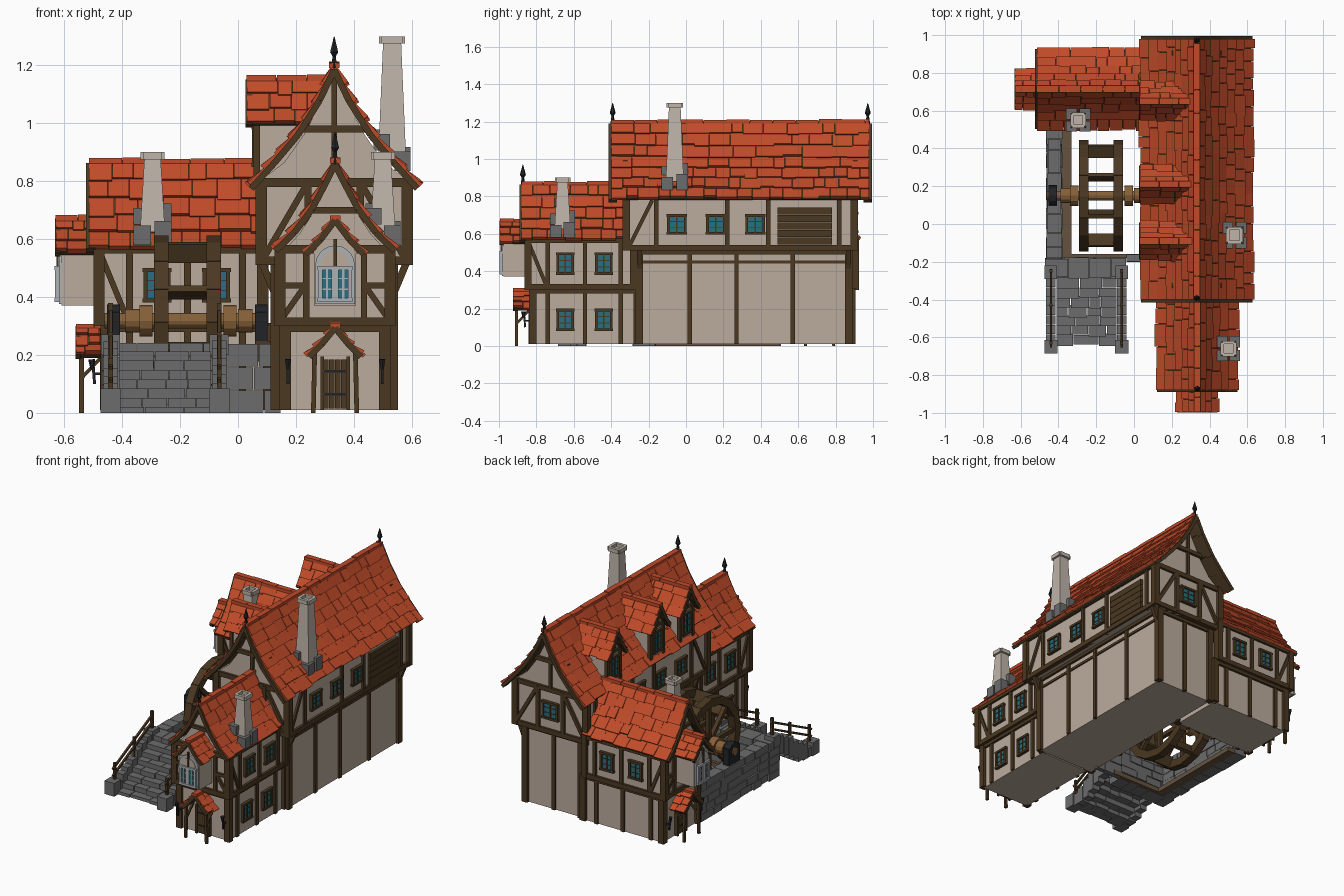
import bpy, bmesh, math, random
from mathutils import Matrix, Vector

if "Cube" in bpy.data.objects:
    bpy.data.objects.remove(bpy.data.objects["Cube"])
random.seed(4)
T = Matrix.Translation
COLORS = dict(walls=(.50, .41, .34), timber=(.07, .04, .016), tiles=(.53, .07, .022), glass=(.02, .16, .21),
              stone=(.15, .15, .15), iron=(.015, .017, .02), chimney=(.52, .46, .40), frame=(.42, .44, .46),
              axle=(.24, .12, .04), earth=(.13, .085, .05))
parts, M, PRE = {}, Matrix(), 'mill'

def part(kind):
    return parts.setdefault((PRE, kind), bmesh.new())

def box(kind, x0, x1, y0, y1, z0, z1):
    c = T(((x0+x1)/2, (y0+y1)/2, (z0+z1)/2)) @ Matrix.Diagonal((x1-x0, y1-y0, z1-z0, 1))
    bmesh.ops.create_cube(part(kind), size=1, matrix=M @ c)

def beam(kind, p, q, w, d=None):
    p, q = Vector(p), Vector(q)
    r = (q-p).to_track_quat('Z', 'Y').to_matrix().to_4x4()
    bmesh.ops.create_cube(part(kind), size=1, matrix=M @ T((p+q)/2) @ r @ Matrix.Diagonal((w, d or w, (q-p).length, 1)))

def cone(kind, p, q, r1, r2, n=12):
    p, q = Vector(p), Vector(q)
    r = (q-p).to_track_quat('Z', 'Y').to_matrix().to_4x4()
    if n == 4:
        r = r @ Matrix.Rotation(math.pi/4, 4, 'Z')
    bmesh.ops.create_cone(part(kind), cap_ends=True, segments=n, radius1=r1, radius2=r2,
                          depth=(q-p).length, matrix=M @ T((p+q)/2) @ r)

def hexa(kind, pts):
    bm = part(kind)
    v = [bm.verts.new(M @ Vector(p)) for p in pts]
    for f in ((0, 1, 2, 3), (7, 6, 5, 4), (0, 4, 5, 1), (1, 5, 6, 2), (2, 6, 7, 3), (3, 7, 4, 0)):
        bm.faces.new([v[i] for i in f])

def slab(kind, a, b, s, y0, y1, lo, hi_a, hi_b):
    # slanted roof slab from a down to b, (x, z) points mirrored by s
    t = Vector((b[0]-a[0], b[1]-a[1])).normalized()
    n = Vector((-t.y, t.x))
    P = lambda p, h, y: (s*(p[0]+n.x*h), y, p[1]+n.y*h)
    hexa(kind, [P(a, lo, y0), P(b, lo, y0), P(b, lo, y1), P(a, lo, y1),
                P(a, hi_a, y0), P(b, hi_b, y0), P(b, hi_b, y1), P(a, hi_a, y1)])

def roof(prof, y0, y1, rows, tw, barge, ends=(1,)):
    # tiled roof with ridge along y, underlay and barge boards
    seg = [math.dist(a, b) for a, b in zip(prof, prof[1:])]
    d = sum(seg)/rows
    def at(s):
        for a, b, l in zip(prof, prof[1:], seg):
            if s <= l or b is prof[-1]:
                return Vector(a).lerp(Vector(b), s/l)
            s -= l
    for s in (-1, 1):
        for a, b in zip(prof, prof[1:]):
            slab('timber', a, b, s, y0+.005, y1-.005, -.015, 0, 0)
        for i in range(rows):
            y = y0
            while y < y1-.001:
                e = y+tw*random.uniform(.6, 1.4)
                e = y1 if e > y1-tw*.4 else e
                slab('tiles', at(i*d), at((i+1)*d+random.uniform(-.004, .012)), s, y+.001, e-.001, -.002,
                     .005, random.uniform(.012, .02))
                y = e
        for y in [y0+.008, y1-.008][:1+(2 in ends)]:
            for a, b in zip(prof, prof[1:]):
                beam('timber', (s*a[0], y, a[1]-barge*.35), (s*b[0], y, b[1]-barge*.35), barge, .022)
    y = y0
    while y < y1-.01:
        e = min(y+tw*1.3, y1)
        box('tiles', -.018, .018, y, e-.002, prof[0][1]-.01, prof[0][1]+random.uniform(.006, .013))
        y = e

def attic(prof, y0, y1):
    for s in (-1, 1):
        for a, b in zip(prof, prof[1:]):
            z, k = prof[-1][1], .015
            hexa('walls', [(s*a[0], y0, z-.02), (s*b[0], y0, z-.02), (s*b[0], y0, b[1]-k), (s*a[0], y0, a[1]-k),
                           (s*a[0], y1, z-.02), (s*b[0], y1, z-.02), (s*b[0], y1, b[1]-k), (s*a[0], y1, a[1]-k)])

def storey(h, y0, y1, z0, z1, ys, w=.03, base=True):
    # plaster box with posts and rails
    box('walls', -h, h, y0, y1, z0, z1)
    rails = ([z0+w/2] if base else []) + [z1-w/2]
    for s in (-1, 1):
        for y in (y0, y1):
            beam('timber', (s*h, y, z0), (s*h, y, z1), w*1.3)
        for y in ys:
            beam('timber', (s*h, y, z0), (s*h, y, z1), w*.8)
        for z in rails:
            beam('timber', (s*h, y0, z), (s*h, y1, z), w)
    for y in (y0, y1):
        for z in rails:
            beam('timber', (-h, y, z), (h, y, z), w)

def window(x, y, z, ang, w=.08, h=.105, frame='timber'):
    global M
    old, M = M, M @ T((x, y, z)) @ Matrix.Rotation(math.radians(ang), 4, 'Z')
    box('glass', -w/2, w/2, -.006, .01, -h/2, h/2)
    for s in (-1, 1):
        box(frame, s*w/2-.007, s*w/2+.007, -.015, .01, -h/2-.007, h/2+.007)
        box(frame, -w/2-.01, w/2+.01, -.016, .01, s*h/2-.007, s*h/2+.007)
        box(frame, -w/2, w/2, -.009, .01, s*h/6-.002, s*h/6+.002)
    box(frame, -.004, .004, -.011, .01, -h/2, h/2)
    M = old

def finial(y, z):
    cone('iron', (0, y, z-.01), (0, y, z+.035), .012, .006, 6)
    cone('iron', (0, y, z+.03), (0, y, z+.045), .006, .016, 6)
    cone('iron', (0, y, z+.045), (0, y, z+.1), .016, .001, 6)

def chimney(x, y, z0, z1, w):
    # tapered shaft, rim and rough stone footing
    cone('chimney', (x, y, z0-.03), (x, y, z1-.02), w*.68, w*.44, 4)
    k = w*.36
    for s in (-1, 1):
        box('chimney', x-k, x+k, y+s*k-.009, y+s*k+.009, z1-.025, z1)
        box('chimney', x+s*k-.009, x+s*k+.009, y-k, y+k, z1-.025, z1)
        for t in (-1, 1):
            box('stone', x+s*w*.36-.028, x+s*w*.36+.028, y+t*w*.4-.03, y+t*w*.4+.03,
                z0-.04-s*.035, z0+.03-s*.03+t*.008)

def stones(x0, x1, y0, y1, z0, z1, row=.05, size=.09):
    # coursed stonework along the longer horizontal direction
    along_x = x1-x0 > y1-y0
    n = max(1, round((z1-z0)/row))
    for i in range(n):
        u, end = (x0, x1) if along_x else (y0, y1)
        while u < end-.001:
            e = u+size*random.uniform(.6, 1.4)
            e = end if e > end-size*.4 else e
            j, za, zb = random.uniform(-.006, .006), z0+(z1-z0)*i/n, z0+(z1-z0)*(i+1)/n-.003
            if along_x: box('stone', u, e-.003, y0-j, y1+j, za, zb)
            else: box('stone', x0-j, x1+j, u, e-.003, za, zb)
            u = e

TURN = Matrix.Rotation(-math.pi/2, 4, 'Z')

# main hall, ridge along y
PRE, M = 'main_hall', T((.332, -.40, 0))
prof = [(0, 1.2), (.05, 1.095), (.125, .975), (.205, .88), (.287, .79)]
roof(prof, 0, 1.38, 7, .095, .045, (1, 2))
attic([(x*.84, z) for x, z in prof[:-1]] + [(.25, .82)], .08, 1.3)
storey(.252, .08, 1.3, .51, .81, [.24, .62, .84, 1.22])
storey(.2, .15, 1.27, .01, .52, [.42, .67, .97], base=False)
beam('timber', (0, 1.27, .01), (0, 1.27, .52), .025)
for y, e in ((.075, 0), (1.305, 180)):
    beam('timber', (-.13, y, .98), (.13, y, .98), .025)
    beam('timber', (0, y, .8), (0, y, 1.17), .02)
    for s in (-1, 1):
        beam('timber', (s*.09, y, .52), (s*.09, y, .8), .025)
        beam('timber', (s*.24, y, .54), (s*.1, y, .78), .022)
    window(0, y, .66, e, .1, .1)
for s in (-1, 1):
    beam('timber', (s*.2, .15, .45), (s*.2, 1.27, .45), .016)
    for y in (.35, .56, .77):
        window(s*.255, y, .65, s*90, .09, .095)
    for i in range(5):
        box('timber', s*.257-.012, s*.257+.012, .89, 1.18, .542+i*.04, .58+i*.04)
    beam('timber', (s*.254, .1, .54), (s*.254, .22, .78), .02)
    for y in (.15, 1.27):
        beam('timber', (s*.2, y, .4), (s*.25, y, .52), .025)
for y in (.008, 1.372):
    finial(y, 1.2)
chimney(.2, .34, .91, 1.3, .1)

# dormers on the wheel side
for i, yc in enumerate((.65, .21, -.09)):
    PRE, M = 'dormer_%d' % (i+1), T((.03, yc, 0)) @ TURN
    dp = [(0, 1.155), (.042, 1.07), (.09, 1.0)]
    roof(dp, 0, .28, 3, .08, .025)
    attic([(0, 1.155), (.038, 1.07), (.065, 1.015)], .035, .25)
    box('walls', -.065, .065, .035, .22, .79, 1.01)
    for s in (-1, 1):
        beam('timber', (s*.063, .035, .79), (s*.063, .035, 1.02), .022)
    beam('timber', (-.065, .033, 1.02), (.065, .033, 1.02), .02)
    window(0, .033, .92, 0, .08, .13)

# two matching wings: front and side
for PRE, M in (('front_wing', T((.335, -.88, 0))), ('side_wing', T((-.515, .715, 0)) @ TURN)):
    wp = [(0, .87), (.035, .80), (.08, .715), (.14, .635), (.205, .572)]
    roof(wp, 0, .61, 5, .09, .035)
    attic([(x*.87, z) for x, z in wp], .04, .6)
    if PRE == 'front_wing':
        finial(.008, .87)
    storey(.19, .035, .6, .3, .58, [.14, .34, .53])
    storey(.172, .06, .62, .01, .31, [.14, .34, .53], base=False)
    for s in (-1, 1):
        for y in (.235, .44):
            window(s*.193, y, .44, s*90)
            if PRE == 'front_wing':
                window(s*.175, y, .14, s*90)
        beam('timber', (s*.19, .04, .55), (s*.19, .13, .33), .02)
        beam('timber', (s*.1, .032, .31), (s*.1, .032, .58), .022)
        beam('timber', (s*.18, .032, .33), (s*.11, .032, .43), .02)
        beam('timber', (s*.18, .03, .44), (s*.1, .03, .44), .02)
        # porch posts, braces and wall torches
        beam('timber', (s*.075, -.025, 0), (s*.07, -.025, .215), .016)
        beam('timber', (s*.073, -.025, .12), (s*.073, .05, .2), .012)
        beam('iron', (s*.163, .02, .1), (s*.163, .015, .165), .01)
        cone('iron', (s*.163, .012, .15), (s*.163, .01, .185), .006, .012, 6)
        box('iron', s*.163-.005, s*.163+.005, .015, .06, .13, .14)
    beam('timber', (-.09, .035, .7), (.09, .035, .7), .022)
    # door under a small porch roof
    for i in range(4):
        box('timber', -.042+i*.021, -.023+i*.021, .045, .06, .015, .185)
    for z in (.06, .14):
        box('iron', -.042, .042, .041, .05, z, z+.008)
    for s in (-1, 1):
        box('timber', s*.045-.006, s*.045+.006, .038, .06, .01, .195)
    roof([(0, .3), (.045, .245), (.09, .2)], -.045, .06, 3, .05, .018)
    # bay window with arched light
    box('walls', -.072, .072, -.095, .04, .37, .56)
    attic([(0, .67), (.04, .61), (.075, .57)], -.09, .04)
    box('frame', -.068, .068, -.103, -.09, .375, .51)
    cone('frame', (0, -.103, .51), (0, -.09, .51), .068, .068, 20)
    cone('walls', (0, -.106, .51), (0, -.1, .51), .05, .05, 20)
    for s in (-1, 1):
        window(s*.028, -.102, .445, 0, .046, .11, 'frame')
    box('timber', -.006, .006, -.112, -.1, .5, .6)
    roof([(0, .672), (.05, .605), (.1, .555)], -.115, .04, 3, .06, .02)
    chimney(.165, .22, .655, .9, .09)

# stone channel walls, landing and stairs
PRE, M = 'waterworks', Matrix()
stones(-.46, -.385, -.18, .51, 0, .245)
stones(-.47, -.04, -.285, -.18, 0, .245, .05, .1)
stones(-.04, .15, -.195, -.165, 0, .24, .08, .1)
box('earth', -.385, -.33, -.17, .5, 0, .03)
box('earth', -.385, .02, -.18, -.16, 0, .03)
PRE = 'stairs'
for i in range(7):
    y, z = -.285-i*.05, .215-i*.032
    stones(-.41, -.09, y-.056, y, max(0, z-.06), z, .07, .1)
for x in (-.44, -.065):
    for i in range(7):
        y, z = -.285-i*.05, .25-i*.03
        box('stone', x-.025, x+.025, y-.048, y, max(0, z-.12), z+random.uniform(-.01, .01))
    box('stone', x-.035, x+.035, -.685, -.615, 0, .085)
    box('stone', x-.033, x+.033, -.29, -.22, .2, .27)
    # handrails
    for y, z in ((-.25, .25), (-.43, .15), (-.63, .06)):
        beam('timber', (x, y, z), (x, y, z+.13), .016)
    for h in (.06, .105):
        beam('timber', (x, -.24, .25+h), (x, -.65, .05+h), .012)

# water wheel on its axle
PRE, M = 'water_wheel', T((0, .15, .318))
def P(x, r, a): return (x, r*math.cos(a), r*math.sin(a))
N, step = 16, math.tau/16
for x in (-.265, -.083):
    for i in range(N):
        beam('timber', P(x, .27, i*step), P(x, .27, (i+1)*step+.03), .05, .05)
    for i in range(4):
        a = i*math.pi/4
        beam('timber', P(x, .26, a), P(x, -.26, a), .026)
for i in range(8):
    a = (i+.5)*math.pi/4
    beam('timber', P(-.175, .22, a), P(-.175, .29, a), .15, .022)
cone('axle', (-.46, 0, 0), (.1, 0, 0), .026, .026)
for a, b, r in ((-.34, -.295, .055), (-.05, -.005, .055), (-.39, -.34, .04), (0, .05, .04)):
    cone('axle', (a, 0, 0), (b, 0, 0), r, r)
for x in (-.43, .08):
    box('iron', x-.022, x+.022, -.055, .055, -.08, .03)
    cone('iron', (x-.022, 0, 0), (x+.022, 0, 0), .056, .056)
box('timber', .06, .14, -.06, .06, -.14, -.07)

# turn the collected geometry into objects
mats = {}
for k, c in COLORS.items():
    mats[k] = bpy.data.materials.new(k)
    mats[k].diffuse_color = (*c, 1)
for (pre, kind), bm in parts.items():
    bmesh.ops.recalc_face_normals(bm, faces=bm.faces)
    me = bpy.data.meshes.new(pre+'_'+kind)
    bm.to_mesh(me)
    bm.free()
    me.materials.append(mats[kind])
    bpy.context.collection.objects.link(bpy.data.objects.new(pre+'_'+kind, me))

for m in bpy.data.materials:
    if m.users and not m.is_grease_pencil:
        m.use_nodes = True
        m.node_tree.nodes["Principled BSDF"].inputs["Base Color"].default_value = m.diffuse_color
